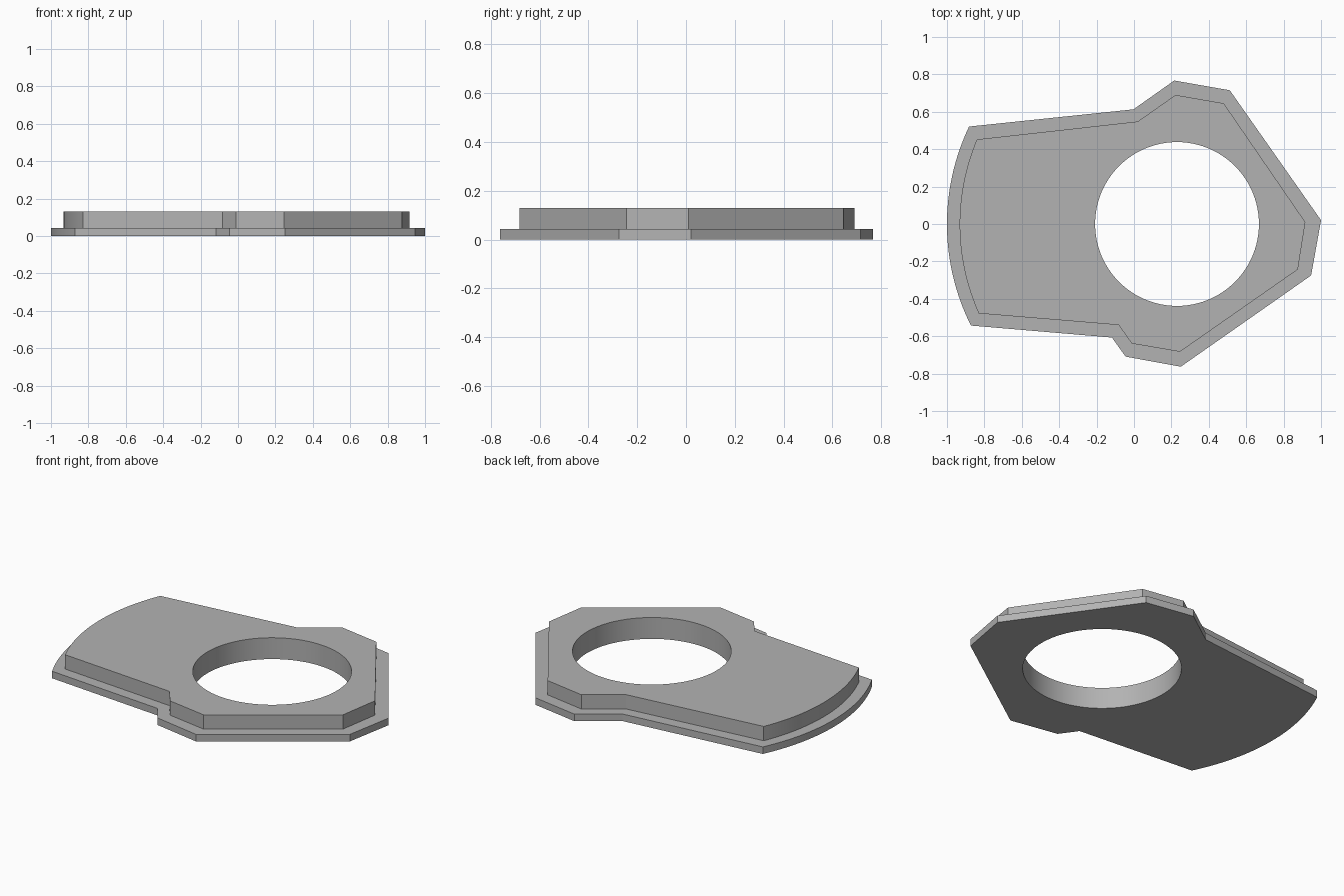
import bpy
import bmesh
import math
from mathutils import Vector

cube = bpy.data.objects.get("Cube")
if cube:
    bpy.data.objects.remove(cube, do_unlink=True)

HOLE_CENTRE = Vector((0.23, 0.0))
HOLE_RADIUS = 0.438

grey = bpy.data.materials.new("plain grey")
grey.use_nodes = True
colour = (0.45, 0.45, 0.45, 1)
grey.diffuse_color = colour
grey.node_tree.nodes["Principled BSDF"].inputs["Base Color"].default_value = colour


def arc(start, end, left_x, steps=32):
    """Points strictly between start and end on an arc bulging to left_x."""
    a, b = Vector(start), Vector(end)
    mid, chord = (a + b) / 2, b - a
    rise = mid.x - left_x
    radius = (chord.length ** 2 / 4 + rise ** 2) / (2 * rise)
    outward = Vector((chord.y, -chord.x)).normalized()
    centre = mid + outward * (rise - radius)
    half = math.asin(chord.length / 2 / radius)
    facing = math.atan2(outward.y, outward.x)
    angles = [facing - half + 2 * half * i / steps for i in range(1, steps)]
    return [centre + radius * Vector((math.cos(t), math.sin(t))) for t in angles]


def add_plate(name, corners, left_x, bottom, top):
    """Extruded outline with a curved left end and a round hole."""
    outline = [Vector(c) for c in corners]
    outline = [outline[0]] + arc(corners[0], corners[1], left_x) + outline[1:]
    turns = [2 * math.pi * i / 96 for i in range(96)]
    hole = [HOLE_CENTRE + HOLE_RADIUS * Vector((math.cos(t), math.sin(t))) for t in turns]

    bm = bmesh.new()
    edges = []
    for loop in (outline, hole):
        verts = [bm.verts.new((p.x, p.y, bottom)) for p in loop]
        edges += [bm.edges.new((v, verts[i - 1])) for i, v in enumerate(verts)]
    bmesh.ops.triangle_fill(bm, edges=edges, use_beauty=True)
    raised = bmesh.ops.extrude_face_region(bm, geom=bm.faces[:], use_keep_orig=True)
    moved = [g for g in raised["geom"] if isinstance(g, bmesh.types.BMVert)]
    bmesh.ops.translate(bm, verts=moved, vec=(0, 0, top - bottom))
    bmesh.ops.recalc_face_normals(bm, faces=bm.faces[:])

    mesh = bpy.data.meshes.new(name)
    bm.to_mesh(mesh)
    bm.free()
    mesh.materials.append(grey)
    obj = bpy.data.objects.new(name, mesh)
    bpy.context.collection.objects.link(obj)
    bpy.ops.object.select_all(action="DESELECT")
    obj.select_set(True)
    bpy.context.view_layer.objects.active = obj
    bpy.ops.object.shade_smooth_by_angle(angle=math.radians(15))


# Wide base flange
add_plate("base_flange", [
    (-0.882, 0.521), (-0.872, -0.543), (-0.118, -0.607), (-0.045, -0.709),
    (0.25, -0.763), (0.947, -0.275), (1.0, 0.02), (0.512, 0.715),
    (0.215, 0.767), (-0.003, 0.613)], -1.0, 0.0, 0.043)

# Thicker inset body
add_plate("upper_body", [
    (-0.84, 0.452), (-0.83, -0.478), (-0.082, -0.54), (-0.012, -0.639),
    (0.246, -0.683), (0.876, -0.243), (0.916, 0.01), (0.48, 0.645),
    (0.222, 0.69), (0.02, 0.548)], -0.932, 0.043, 0.13)
